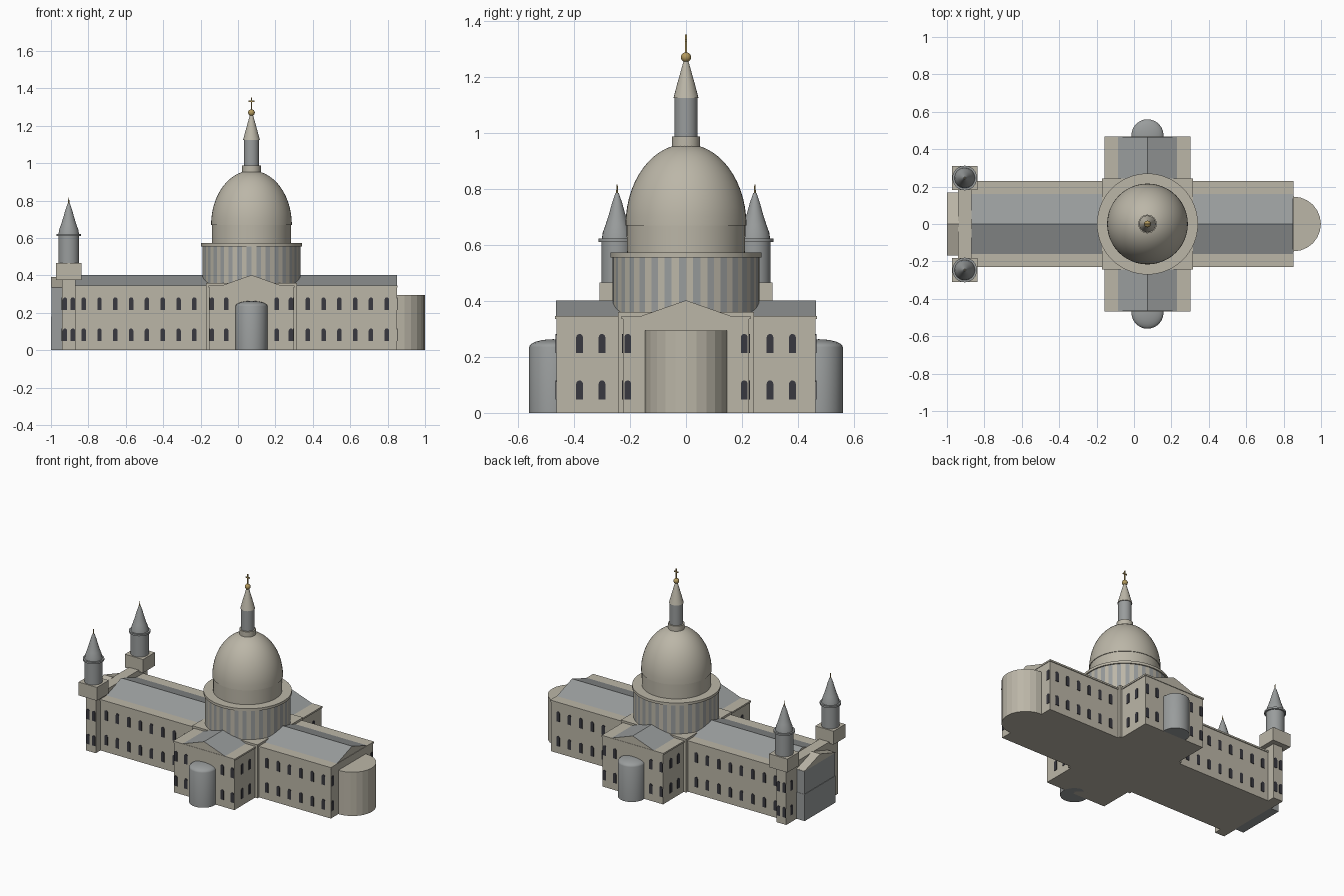
import bpy, bmesh, math
from mathutils import Vector

cube = bpy.data.objects.get("Cube")
if cube:
    bpy.data.objects.remove(cube)


def material(name, rgb):
    m = bpy.data.materials.new(name)
    m.use_nodes = True
    m.diffuse_color = (*rgb, 1)
    m.node_tree.nodes["Principled BSDF"].inputs["Base Color"].default_value = (*rgb, 1)
    return m


STONE = material("warm stone", (0.50, 0.47, 0.39))
LEAD = material("grey lead", (0.32, 0.335, 0.335))
GLASS = material("dark window", (0.04, 0.04, 0.05))
GOLD = material("old gold", (0.45, 0.32, 0.11))
CX = 0.072  # crossing centre


def finish(name, bm, *mats):
    bmesh.ops.recalc_face_normals(bm, faces=bm.faces)
    me = bpy.data.meshes.new(name)
    bm.to_mesh(me)
    bm.free()
    for m in mats:
        me.materials.append(m)
    ob = bpy.data.objects.new(name, me)
    bpy.context.collection.objects.link(ob)
    return ob


def box(name, x, y, z, mat):
    bm = bmesh.new()
    bmesh.ops.create_cube(bm, size=1)
    for v in bm.verts:
        v.co = [r[0] + (c + 0.5) * (r[1] - r[0]) for r, c in zip((x, y, z), v.co)]
    return finish(name, bm, mat)


def lathe(name, profile, x, y, mat, sides=32, smooth=True):
    """Spin an (r, z) profile about a vertical axis and close the ends."""
    bm = bmesh.new()
    rings = []
    for r, z in profile:
        angles = [2 * math.pi * i / sides for i in range(sides)]
        rings.append([bm.verts.new((x + r * math.cos(a), y + r * math.sin(a), z))
                      for a in angles])
    for lo, hi in zip(rings, rings[1:]):
        for i in range(sides):
            j = (i + 1) % sides
            bm.faces.new((lo[i], lo[j], hi[j], hi[i]))
    bm.faces.new(rings[0])
    bm.faces.new(rings[-1])
    ob = finish(name, bm, mat)
    if smooth:
        bpy.ops.object.select_all(action="DESELECT")
        ob.select_set(True)
        bpy.context.view_layer.objects.active = ob
        bpy.ops.object.shade_smooth_by_angle(angle=math.radians(35))
    return ob


def dome_curve(r, z, height, steps=14):
    """Quarter ellipse from the springing up to a near-closed crown."""
    return [(max(r * math.cos(t), 0.002), z + height * math.sin(t))
            for t in (math.pi / 2 * i / steps for i in range(steps + 1))]


def gable(name, along_x, mid, half, start, end, base, ridge, slope_mat=LEAD):
    bm = bmesh.new()
    prof = ((mid - half, base), (mid + half, base), (mid, ridge))
    ends = [[bm.verts.new((s, p, z) if along_x else (p, s, z)) for p, z in prof]
            for s in (start, end)]
    for e in ends:
        bm.faces.new(e)
    for i in range(3):
        j = (i + 1) % 3
        bm.faces.new((ends[0][i], ends[0][j], ends[1][j], ends[1][i]))
    bm.normal_update()
    for f in bm.faces:
        f.material_index = 1 if len(f.verts) == 4 else 0
    return finish(name, bm, STONE, slope_mat)


def windows(name, spots, normal, plane):
    """Thin round-headed plates on a wall, in two storeys."""
    n = Vector(normal)
    u = Vector((abs(n.y), abs(n.x), 0))
    outline = [(-0.012, 0), (0.012, 0)]
    for i in range(7):
        a = math.pi * i / 6
        outline.append((0.012 * math.cos(a), 0.056 + 0.012 * math.sin(a)))
    bm = bmesh.new()
    for s in spots:
        for sill in (0.048, 0.214):
            vs = [bm.verts.new(u * (s + a) + n * (plane - 0.002) + Vector((0, 0, sill + z)))
                  for a, z in outline]
            out = bmesh.ops.extrude_face_region(bm, geom=[bm.faces.new(vs)])
            moved = [g for g in out["geom"] if isinstance(g, bmesh.types.BMVert)]
            bmesh.ops.translate(bm, verts=moved, vec=n * 0.005)
    return finish(name, bm, GLASS)


# Nave, transept and crossing
box("nave_walls", (-0.87, 0.85), (-0.225, 0.225), (0, 0.335), STONE)
box("nave_cornice", (-0.87, 0.853), (-0.23, 0.23), (0.335, 0.346), STONE)
gable("nave_roof", True, 0, 0.163, -0.87, 0.85, 0.345, 0.402)
box("transept_walls", (CX - 0.225, CX + 0.225), (-0.463, 0.463), (0, 0.335), STONE)
box("transept_cornice", (CX - 0.23, CX + 0.23), (-0.467, 0.467), (0.335, 0.346), STONE)
gable("transept_roof", False, CX, 0.16, -0.465, 0.465, 0.345, 0.402)
box("crossing_block", (CX - 0.243, CX + 0.243), (-0.243, 0.243), (0, 0.36), STONE)

# Rounded apses
lathe("east_apse", [(0.146, 0), (0.146, 0.295)], 0.853, 0, STONE, 24, False)
for side, label in ((-1, "front"), (1, "back")):
    lathe(label + "_apse", [(0.086, 0)] + dome_curve(0.086, 0.235, 0.028, 6),
          CX, side * 0.474, LEAD, 24)

# Drum with alternating stone piers and grey bays
drum = lathe("drum", [(0.262, 0.345), (0.262, 0.556)], CX, 0, STONE, 64, False)
drum.data.materials.append(LEAD)
for p in drum.data.polygons:
    if abs(p.normal.z) < 0.5:
        p.material_index = p.index % 2
lathe("drum_cornice", [(0.27, 0.555), (0.27, 0.572)], CX, 0, STONE, 64)

# Main dome and lantern
lathe("dome_base", [(0.211, 0.57), (0.212, 0.672)], CX, 0, STONE, 48)
lathe("dome", dome_curve(0.216, 0.67, 0.29), CX, 0, STONE, 48)
lathe("lantern_base", [(0.05, 0.95), (0.05, 0.987)], CX, 0, STONE, 24)
lathe("lantern", [(0.041, 0.985), (0.041, 1.126)], CX, 0, LEAD, 24)
lathe("lantern_spire", [(0.045, 1.124), (0.03, 1.18), (0.009, 1.255)], CX, 0, STONE, 24)
ball = [(max(0.018 * math.cos(a), 0.001), 1.27 + 0.018 * math.sin(a))
        for a in (math.pi * (i / 10 - 0.5) for i in range(11))]
lathe("gold_ball", ball, CX, 0, GOLD, 16)
box("cross_post", (CX - 0.003, CX + 0.003), (-0.003, 0.003), (1.28, 1.352), GOLD)
box("cross_arm", (CX - 0.015, CX + 0.015), (-0.003, 0.003), (1.327, 1.334), GOLD)

# West front and two-storey portico
box("west_front", (-0.94, -0.868), (-0.275, 0.275), (0, 0.385), STONE)
box("portico_lower", (-1, -0.935), (-0.165, 0.165), (0, 0.18), LEAD)
box("portico_upper", (-0.997, -0.935), (-0.163, 0.163), (0.18, 0.338), LEAD)
gable("portico_pediment", True, 0, 0.168, -1, -0.935, 0.336, 0.39, STONE)

# Twin bell towers
for side, label in ((-1, "front"), (1, "back")):
    y = side * 0.246
    box(label + "_tower_block", (-0.972, -0.836), (y - 0.063, y + 0.063),
        (0.375, 0.465), STONE)
    lathe(label + "_tower_drum", [(0.056, 0.46), (0.056, 0.612)], -0.905, y, LEAD, 24)
    lathe(label + "_tower_ledge", [(0.066, 0.61), (0.066, 0.622)], -0.905, y, LEAD, 24)
    lathe(label + "_tower_cap",
          [(0.055, 0.62), (0.051, 0.645), (0.041, 0.672), (0.029, 0.71), (0.018, 0.75),
           (0.006, 0.785)], -0.905, y, LEAD, 24)
    lathe(label + "_tower_finial", [(0.004, 0.78), (0.002, 0.816)], -0.905, y, GOLD, 8)

    # Windows on the long walls, transept ends and tower bases
    n = (0, side, 0)
    bays = [-0.825 + 0.0845 * i for i in range(8)] + [0.373 + 0.0845 * i for i in range(6)]
    windows(label + "_nave_windows", bays, n, 0.225)
    windows(label + "_transept_windows",
            [CX + d for d in (-0.211, -0.135, 0.135, 0.211)], n, 0.463)
    windows(label + "_tower_windows", [-0.925, -0.883], n, 0.275)

# Windows on the transept flanks and end walls
flank = [-0.38, -0.3, 0.3, 0.38]
windows("east_flank_windows", flank, (1, 0, 0), CX + 0.225)
windows("west_flank_windows", flank, (-1, 0, 0), 0.225 - CX)
windows("east_end_windows", [-0.208, 0.208], (1, 0, 0), 0.85)
windows("west_end_windows", [-0.22, 0.22], (-1, 0, 0), 0.94)
